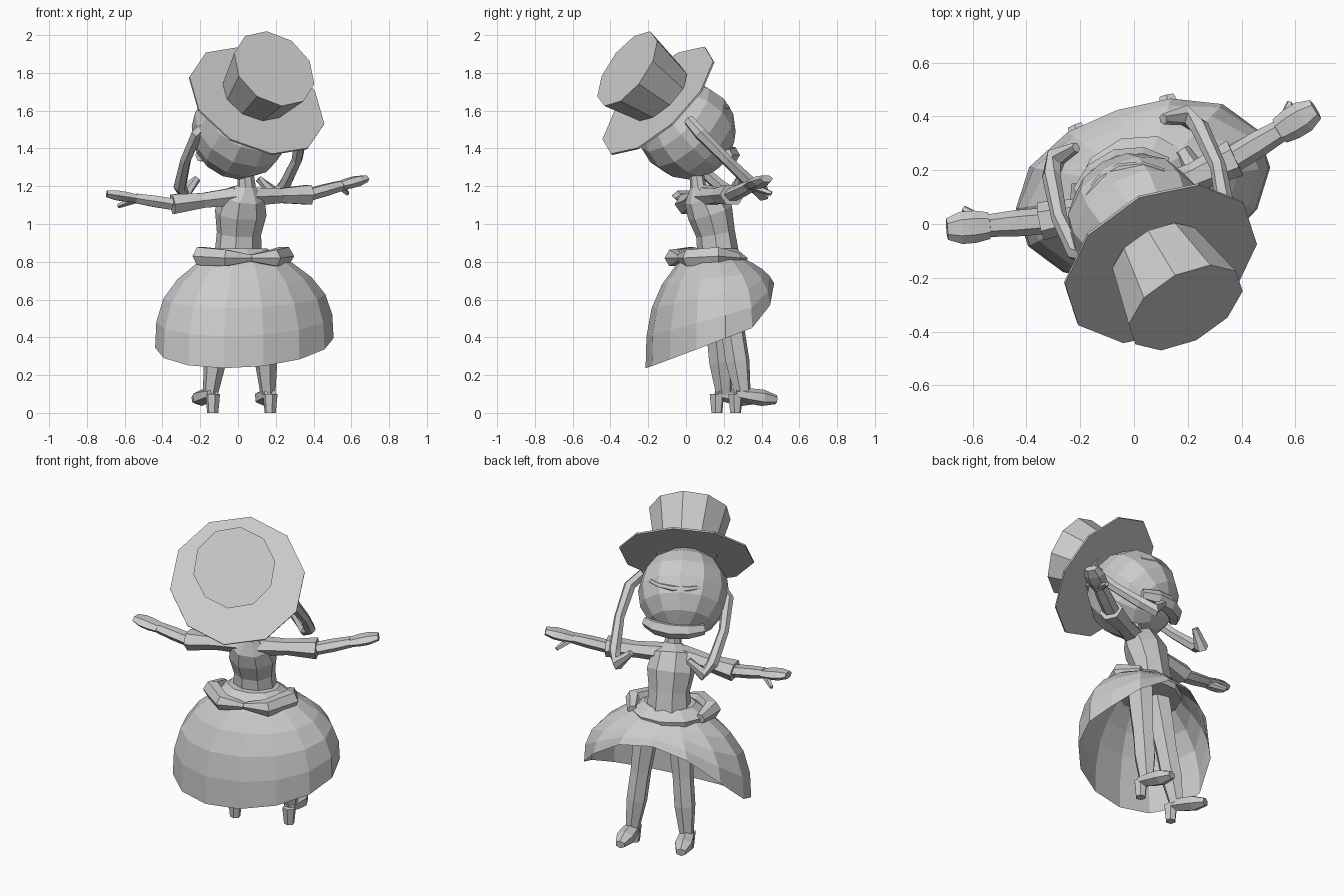
import bpy, bmesh, math
from mathutils import Vector, Matrix

if "Cube" in bpy.data.objects:
    bpy.data.objects.remove(bpy.data.objects["Cube"])

GREY = (.6, .6, .6, 1)
clay = bpy.data.materials.new("light grey")
clay.use_nodes = True
clay.diffuse_color = GREY
clay.node_tree.nodes["Principled BSDF"].inputs["Base Color"].default_value = GREY

# Parts are built in the figure's own frame: x across the shoulders, y toward the face
X, Y, Z = Vector((1, 0, 0)), Vector((0, 1, 0)), Vector((0, 0, 1))
POSE = Matrix.Translation((.03, .08, 0)) @ Matrix.Rotation(math.radians(18), 4, 'Z')


def finish(name, bm):
    """Pose the part, then turn it into an object."""
    bmesh.ops.transform(bm, matrix=POSE, verts=bm.verts)
    bmesh.ops.recalc_face_normals(bm, faces=bm.faces)
    mesh = bpy.data.meshes.new(name)
    bm.to_mesh(mesh)
    bm.free()
    mesh.materials.append(clay)
    bpy.context.collection.objects.link(bpy.data.objects.new(name, mesh))


def bridge(bm, rings):
    for lower, upper in zip(rings, rings[1:]):
        for i in range(len(lower)):
            bm.faces.new((lower[i - 1], lower[i], upper[i], upper[i - 1]))


def loft(name, points, radii, side, squash=1, sides=6):
    """Skin rings along a path; each radius lies along side and is squashed across it."""
    bm = bmesh.new()
    points = [Vector(p) for p in points]
    last = len(points) - 1
    rings = []
    for i, (point, radius) in enumerate(zip(points, radii)):
        along = (points[min(i + 1, last)] - points[max(i - 1, 0)]).normalized()
        a = (side - along * side.dot(along)).normalized() * radius
        b = along.cross(a) * squash
        ring = []
        for k in range(sides):
            angle = math.tau * (k + .5) / sides
            ring.append(bm.verts.new(point + a * math.cos(angle) + b * math.sin(angle)))
        rings.append(ring)
    bridge(bm, rings)
    bm.faces.new(rings[0])
    bm.faces.new(rings[-1])
    finish(name, bm)


def limb(name, start, end, radii, side, squash=1, sides=6):
    """A straight loft with evenly spaced rings."""
    steps = len(radii) - 1
    points = [start.lerp(end, i / steps) for i in range(steps + 1)]
    loft(name, points, radii, side, squash, sides)


# Head: faceted ball tipped back, with the hat on the same axis
head = Vector((-.04, -.065, 1.495))
tip = Vector((.15, -.73, .67)).normalized()
bm = bmesh.new()
bmesh.ops.create_uvsphere(bm, u_segments=12, v_segments=8, radius=.26)
tilt = tip.to_track_quat('Z', 'Y').to_matrix().to_4x4()
bmesh.ops.transform(bm, matrix=Matrix.Translation(head) @ tilt, verts=bm.verts)
finish("head", bm)

# Hat: wide flat brim and a flaring crown set a little high on it
brim = head + tip * .23
rise = (Z - tip * tip.z) * .06
limb("hat_brim", brim, brim + tip * .01, (.385, .385), X, sides=10)
limb("hat_crown", brim + rise, brim + tip * .26, (.18, .235), X, sides=10)


def face_ridge(name, height, reach, thickness):
    """Curved ridge bent around the front of the head."""
    points, radii = [], []
    for i in range(-2, 3):
        angle = i * .4
        points.append(head + X * math.sin(angle) * reach + Y * math.cos(angle) * reach + Z * height)
        radii.append(thickness * math.cos(angle))
    loft(name, points, radii, Z)


face_ridge("muzzle", -.13, .235, .05)
face_ridge("brow", .12, .21, .02)

# Torso with neck
spine = [(0, .1, .8), (0, .08, .95), (0, .05, 1.06), (0, .01, 1.15), (.01, -.02, 1.2), (0, -.03, 1.3)]
loft("torso", spine, (.13, .12, .14, .12, .05, .04), X, .85, 8)

# Skirt: belled rings, long behind and cut away ahead
RINGS, COLUMNS, WAIST = 5, 14, .83
bm = bmesh.new()
rings = []
for r in range(RINGS + 1):
    drop = (r / RINGS) ** 1.5
    ring = []
    for i in range(COLUMNS):
        angle = math.tau * i / COLUMNS + math.pi / 2
        x, y = .485 * math.cos(angle), .33 * math.sin(angle)
        ahead = max(0, (math.sin(angle) - .4) / .6)
        spread = 1 - .6 * (1 - drop * (1 - ahead / 2)) ** 3
        hem = .37 * (1 + .3 * x + y) + .22 * ahead
        height = WAIST + (hem - WAIST) * drop
        ring.append(bm.verts.new((x * spread + .02, y * spread + .05, height)))
    rings.append(ring)
bridge(bm, rings)
finish("skirt", bm)

# Sash around the waist
sash = Vector((0, .07, .77))
limb("sash", sash, sash + Z * .1, (.21, .225, .15), X, .8, 10)

for label, s in (("left_", 1), ("right_", -1)):
    # Arm: flared sleeve, forearm, flat hand and thumb, the left arm held a little higher
    shoulder = Vector((s * .05, .01, 1.145))
    elbow = Vector((s * .38, .05, 1.13 + s * .025))
    fingers = Vector((s * .72, .13, 1.2 + s * .04))
    wrist = elbow.lerp(fingers, .55)
    limb(label + "sleeve", shoulder, elbow, (.055, .045, .06), Z, 1.2)
    limb(label + "forearm", elbow, wrist, (.035, .035, .03), Z, 1.4)
    limb(label + "hand", wrist, fingers, (.025, .03, .03, .02), Z, 2)
    limb(label + "thumb", wrist, wrist + Vector((s * .07, .09, -.04)), (.025, .012), Z, sides=5)

    # Long lock of hair sweeping down and forward, then curling up
    sweep = [(s * .22, -.14, 1.55), (s * .29, -.1, 1.48), (s * .31, .04, 1.34),
             (s * .29, .2, 1.2), (s * .25, .26, 1.16), (s * .17, .27, 1.24)]
    loft(label + "lock", sweep, (.03, .035, .03, .035, .04, .02), Y + Z)

    # Bow lobe wrapping from the knot behind round to the hip
    wrap = [(0, -.12, .82), (s * .13, -.11, .82), (s * .23, .02, .83), (s * .2, .14, .82)]
    loft(label + "bow", wrap, (.02, .05, .055, .03), Z)

    # Leg with a heeled shoe
    hip = Vector((s * .09 + .03, .08, .78))
    ankle = Vector((s * .16 + .03, .17, .1))
    toe = ankle + Vector((s * .02, .18, -.03))
    back = ankle - Y * .04
    limb(label + "leg", hip, ankle, (.075, .07, .06, .06, .04), X, 1.1)
    limb(label + "shoe", back, toe, (.035, .05, .055, .03), X, .8)
    limb(label + "heel", back, back - Z * back.z, (.04, .03), X)
